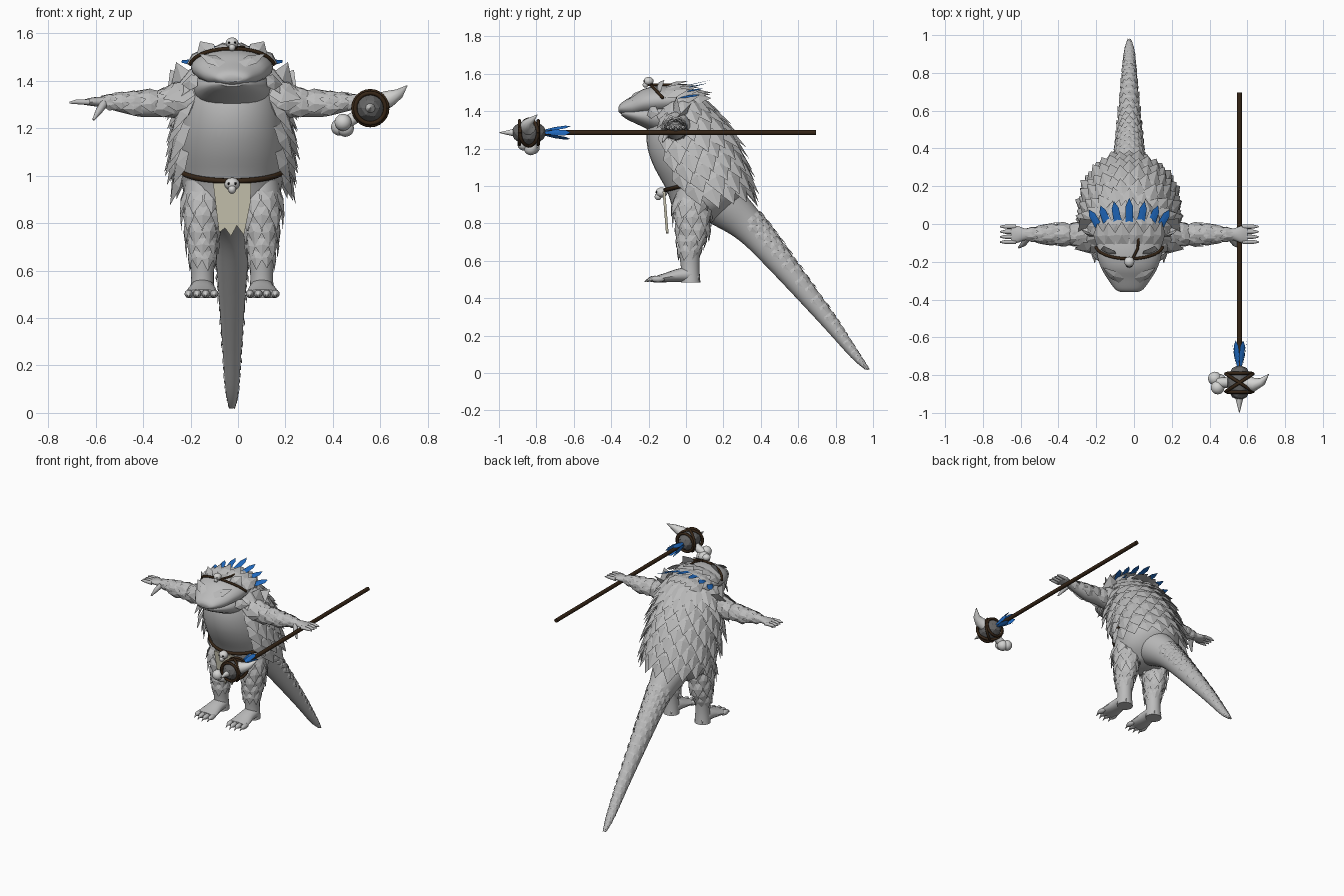
import bpy, bmesh, math, random
from mathutils import Vector as V, Matrix

random.seed(4)
if "Cube" in bpy.data.objects:
    bpy.data.objects.remove(bpy.data.objects["Cube"])
X, Y, Z = V((1, 0, 0)), V((0, 1, 0)), V((0, 0, 1))
SHIFT = V((-0.025, 0, 0))


def material(name, *rgb):
    m = bpy.data.materials.new(name)
    m.use_nodes = True
    m.diffuse_color = (*rgb, 1)
    m.node_tree.nodes["Principled BSDF"].inputs["Base Color"].default_value = (*rgb, 1)
    return m


SKIN = material("grey hide", .5, .5, .5)
BONE = material("pale bone", .65, .65, .64)
CLOTH = material("cream cloth", .58, .55, .43)
BLUE = material("blue feather", .015, .15, .55)
BROWN = material("dark leather", .035, .018, .008)
STONE = material("dark stone", .13, .13, .13)
BLACK = material("black pupil", .01, .01, .01)
IRIS = material("brown iris", .16, .1, .05)


def finish(name, bm, mat, angle=40):
    bmesh.ops.recalc_face_normals(bm, faces=bm.faces)
    me = bpy.data.meshes.new(name)
    bm.to_mesh(me)
    bm.free()
    me.materials.append(mat)
    ob = bpy.data.objects.new(name, me)
    bpy.context.collection.objects.link(ob)
    ob.location = SHIFT
    if angle:
        bpy.ops.object.select_all(action='DESELECT')
        ob.select_set(True)
        bpy.context.view_layer.objects.active = ob
        bpy.ops.object.shade_smooth_by_angle(angle=math.radians(angle))
    return ob


def sample(rings, t):
    """Smoothly interpolate ring values at float index t."""
    n = len(rings) - 1
    i = max(0, min(int(t), n - 1))
    f = t - i
    a, b, c, d = (rings[max(0, min(n, k))] for k in (i - 1, i, i + 1, i + 2))
    return [q + .5 * f * (r - p + f * (2 * p - 5 * q + 4 * r - s + f * (3 * (q - r) + s - p)))
            for p, q, r, s in zip(a, b, c, d)]


def surface(rings, u, v, t, a):
    x, y, z, ru, rv = sample(rings, t)
    p = V((x, y, z)) + u * ru * math.cos(a) + v * rv * math.sin(a)
    n = (u * math.cos(a) / max(ru, .005) + v * math.sin(a) / max(rv, .005)).normalized()
    return p, n


def loft(name, rings, u, v, mat=SKIN, sides=24, steps=4):
    bm = bmesh.new()
    loops = []
    for k in range((len(rings) - 1) * steps + 1):
        loops.append([bm.verts.new(surface(rings, u, v, k / steps, math.tau * j / sides)[0])
                      for j in range(sides)])
    for a, b in zip(loops, loops[1:]):
        for j in range(sides):
            k = (j + 1) % sides
            bm.faces.new((a[j], a[k], b[k], b[j]))
    bm.faces.new(loops[0])
    bm.faces.new(loops[-1])
    return finish(name, bm, mat)


LEAF = ((-.36, 0), (-.5, .45), (0, 1), (.5, .45), (.36, 0))
PLUME = ((-.15, 0), (-.5, .4), (-.45, .8), (0, 1), (.45, .8), (.5, .4), (.15, 0))


def plate(bm, p, d, n, width, length, shape=LEAF, rise=.16):
    """Pointed ridged plate growing from p along d, facing n."""
    p, d, n = V(p), V(d).normalized(), V(n)
    side = n.cross(d).normalized()
    up = d.cross(side)
    rim = [bm.verts.new(p + side * a * width + d * b * length) for a, b in shape]
    top = bm.verts.new(p + d * .42 * length + up * rise * width)
    for a, b in zip(rim, rim[1:] + rim[:1]):
        bm.faces.new((a, b, top))
    bm.faces.new(rim[::-1])


def clad(name, rings, u, v, t0, t1, rows, a0, a1, count, width, length, lift, taper=1):
    """Cover part of a lofted form with overlapping rows of scales."""
    bm = bmesh.new()
    for r in range(rows):
        f = r / (rows - 1)
        t, k = t0 + (t1 - t0) * f, 1 + (taper - 1) * f
        for c in range(count + r % 2):
            a = math.radians(a0 + (a1 - a0) * (c + .5 - .5 * (r % 2)) / count)
            p, n = surface(rings, u, v, t, a)
            d = (surface(rings, u, v, t + .2, a)[0] - p).normalized()
            g = k * random.uniform(.9, 1.12)
            plate(bm, p - n * .004, d + n * lift, n, width * k, length * g)
    return finish(name, bm, SKIN, 0)


def tube(name, points, radii, mat, sides=3):
    cu = bpy.data.curves.new(name, 'CURVE')
    cu.dimensions, cu.bevel_depth, cu.bevel_resolution = '3D', 1, sides
    cu.use_fill_caps = True
    sp = cu.splines.new('POLY')
    sp.points.add(len(points) - 1)
    for i, (q, p) in enumerate(zip(sp.points, points)):
        q.co = (*p, 1)
        q.radius = radii[min(i, len(radii) - 1)]
    ob = bpy.data.objects.new(name, cu)
    me = bpy.data.meshes.new_from_object(ob)
    bpy.data.objects.remove(ob)
    bm = bmesh.new()
    bm.from_mesh(me)
    bpy.data.meshes.remove(me)
    return finish(name, bm, mat, 50)


def ball(name, p, size, mat, sub=3, angle=40):
    bm = bmesh.new()
    bmesh.ops.create_icosphere(bm, subdivisions=sub, radius=1,
                               matrix=Matrix.Translation(V(p)) @ Matrix.Diagonal((*size, 1)))
    return finish(name, bm, mat, angle)


# Torso: height, front, back, half width, from neck down to hips
torso = [(0, (f + b) / 2, z, w, (b - f) / 2) for z, f, b, w in (
    (1.48, -.12, .05, .12), (1.4, -.18, .13, .175), (1.3, -.21, .21, .205), (1.2, -.205, .26, .22),
    (1.1, -.17, .3, .225), (.98, -.105, .32, .215), (.88, -.07, .25, .185), (.81, -.03, .16, .11))]
loft("torso", torso, X, Y, sides=32)
clad("back_scales", torso, X, Y, .1, 4.45, 9, -26, 206, 11, .115, .17, .36)

# Tail
tail = [(0, *r) for r in (
    (.12, .95, .15, .13), (.22, .88, .12, .12), (.35, .77, .08, .09), (.5, .6, .065, .072),
    (.75, .295, .042, .045), (.9, .1, .028, .025), (.965, .025, .012, .01))]
tail_up = V((0, .75, .66))
loft("tail", tail, X, tail_up)
clad("tail_scales", tail, X, tail_up, 1.7, 5.75, 28, 5, 175, 5, .05, .068, .2, .42)

# Head and lower jaw
head = [(0, *r) for r in (
    (-.36, 1.41, .045, .014), (-.345, 1.415, .075, .03), (-.29, 1.425, .115, .055),
    (-.23, 1.445, .15, .072), (-.15, 1.455, .172, .08), (-.05, 1.455, .165, .075), (.04, 1.44, .12, .06))]
jaw = [(0, *r) for r in (
    (-.345, 1.39, .05, .014), (-.31, 1.385, .09, .032), (-.24, 1.375, .13, .055),
    (-.15, 1.37, .158, .09), (-.06, 1.37, .16, .1), (.03, 1.38, .13, .09))]
loft("upper_head", head, X, Z)
loft("lower_jaw", jaw, X, Z)
clad("crest_scales", head, X, Z, 4.4, 5.6, 3, 15, 165, 6, .085, .12, .3)

bm = bmesh.new()
for s in (-1, 1):
    plate(bm, (s * .095, -.16, 1.5), (s * .45, .5, .75), (s * .3, -.8, .3), .09, .09)
    plate(bm, (s * .04, -.3, 1.47), (s * 1, .7, .45), (s * .3, -.6, 1), .06, .13)
    plate(bm, (s * .145, -.2, 1.4), (s * .7, .6, -.15), (s * .7, -.7, .3), .07, .09)
    plate(bm, (s * .02, -.335, 1.42), (s * .4, .5, .3), (0, -.5, 1), .04, .07)
    # Raised shoulder spikes
    plate(bm, (s * .18, -.05, 1.34), (s * .4, 0, 1), (s * .5, -1, .1), .12, .15)
    plate(bm, (s * .18, -.05, 1.35), (s * .5, .5, .6), (s * .5, .8, .2), .13, .15)
    plate(bm, (s * .17, -.12, 1.37), (s * .9, -.1, -.35), (s * .3, -1, .6), .11, .13)
finish("face_and_shoulder_spikes", bm, SKIN, 0)

for s, side in ((-1, "right"), (1, "left")):
    # Eyes
    ball(side + "_eye", (s * .088, -.262, 1.448), (.023, .026, .021), IRIS)
    ball(side + "_pupil", (s * .092, -.283, 1.448), (.009, .009, .013), BLACK, 2)

    # Arms and hands
    arm = [(s * x, y, z, a, b) for x, y, z, a, b in (
        (.12, -.03, 1.32, .1, .105), (.2, -.05, 1.315, .075, .078), (.28, -.055, 1.305, .055, .058),
        (.38, -.055, 1.3, .052, .052), (.46, -.055, 1.305, .042, .04), (.54, -.055, 1.31, .03, .024),
        (.59, -.055, 1.312, .044, .018), (.625, -.055, 1.31, .045, .011))]
    loft(side + "_arm", arm, Y, Z, sides=16)
    clad(side + "_arm_scales", arm, Y, Z, .9, 4.3, 6, -20, 200, 5, .085, .11, .14, .6)
    for i in range(4):
        y = -.095 + i * .027
        tube(side + "_finger", [(s * .6, y, 1.31), (s * .655, y, 1.312), (s * .685, y, 1.308)],
             [.012, .011, .004], SKIN)
    tube(side + "_thumb", [(s * .54, -.075, 1.305), (s * .56, -.105, 1.275), (s * .585, -.125, 1.235)],
         [.018, .015, .005], SKIN)

    # Legs, feet and toes
    leg = [(s * x, y, z, a, b) for x, y, z, a, b in (
        (.115, .06, .98, .085, .11), (.122, .035, .88, .085, .1), (.125, .035, .76, .07, .085),
        (.125, .02, .66, .055, .06), (.125, .022, .57, .048, .05), (.125, .025, .485, .054, .052))]
    loft(side + "_leg", leg, X, Y, sides=20)
    clad(side + "_leg_scales", leg, X, Y, .5, 2.7, 5, -180, 180, 8, .075, .11, .17, .75)
    foot = [(s * x, y, z, a, b) for x, y, z, a, b in (
        (.125, .07, .505, .03, .02), (.125, .03, .525, .05, .04), (.126, -.04, .522, .055, .036),
        (.128, -.11, .51, .066, .025), (.128, -.155, .503, .068, .018))]
    loft(side + "_foot", foot, X, Z, sides=16)
    for i in range(4):
        x = .075 + i * .036
        y = -.19 + abs(i - 1.3) * .012
        ball(side + "_toe", (s * x, y + .02, .502), (.018, .04, .018), SKIN, 2)
        tube(side + "_toe_claw", [(s * x, y - .005, .505), (s * x, y - .035, .488)], [.01, .002], BONE, 2)

# Belt, cloth and belt ornament
belt = []
for k in range(33):
    a = math.radians(-190 + 200 * k / 32)
    drop = abs(math.sin(a))
    p, n = surface(torso, X, Y, 5.02 - .45 * (1 - drop), a)
    belt.append(p + n * .006)
tube("belt", belt, [.011], BROWN)
bm = bmesh.new()
hem = [(-.08, .97), (.08, .97), (.078, .89), (.05, .75), (.02, .79), (-.005, .745), (-.03, .78), (-.055, .76)]
front = bm.faces.new([bm.verts.new((x, -.125 + (.97 - z) * .08, z)) for x, z in hem])
ext = bmesh.ops.extrude_face_region(bm, geom=[front])
bmesh.ops.translate(bm, vec=(0, .014, 0), verts=[e for e in ext["geom"] if isinstance(e, bmesh.types.BMVert)])
finish("loincloth", bm, CLOTH, 0)


def small_skull(name, x, y, z, r):
    ball(name, (x, y, z), (r, r, r * .85), BONE)
    ball(name + "_snout", (x, y - r * .6, z - r * .7), (r * .55, r * .6, r * .6), BONE, 2)
    for s in (-1, 1):
        ball(name + "_socket", (x + s * r * .45, y - r * .83, z + r * .05), (r * .2,) * 3, BLACK, 1)


small_skull("belt_skull", 0, -.13, .965, .032)
small_skull("headband_skull", 0, -.2, 1.56, .027)

# Headband straps and feather crown
band = []
for k in range(17):
    a = math.radians(8 + 164 * k / 16)
    p, n = surface(head, X, Z, 4.4 - .8 * math.sin(a), a)
    band.append(p + n * .006)
tube("headband", band, [.008], BROWN)
tube("crown_strap", [(.01, -.2, 1.54), (.045, -.13, 1.542), (.05, -.06, 1.54)], [.007], BROWN)
bm = bmesh.new()
for i in range(-3, 4):
    f = i / 3
    p = (f * .14, -.075 + .02 * abs(f), 1.515 - .045 * f * f)
    plate(bm, p, (f * .55, 1, .25 - .12 * abs(f)), (f * .3, -.2, 1), .042, .22 - .07 * abs(f), PLUME, .08)
finish("crown_feathers", bm, BLUE, 0)

# War club: shaft, stone head, horn, bone and bindings
cx, cy, cz = .583, -.84, 1.285
tube("club_shaft", [(cx, cy, cz), (cx, .695, cz)], [.014], BROWN)
ball("club_stone", (cx, cy, cz), (.066, .095, .066), STONE, 2, 0)
tube("club_tip", [(cx, -.91, cz), (cx, -.998, cz)], [.024, .002], BONE)
tube("club_horn", [(cx + .03, cy, cz + .02), (cx + .08, cy - .01, cz + .04),
                   (cx + .12, cy + .005, cz + .06), (cx + .155, cy + .045, cz + .095)],
     [.044, .036, .022, .002], BONE)
tube("club_bone", [(cx - .03, cy, cz - .02), (cx - .11, cy, cz - .065)], [.026, .028], BONE)
for dx, dy, dz in ((-.115, -.026, -.06), (-.13, .022, -.08), (-.105, .01, -.085)):
    ball("club_bone_knob", (cx + dx, cy + dy, cz + dz), (.036, .036, .036), BONE)
for tilt in (-.5, .5, 0):
    for off in ((-.05, .05) if tilt == 0 else (0,)):
        r = .064 if tilt == 0 else .072
        ring = [V((cx + r * math.cos(a), cy + off + tilt * r * math.cos(a) * 1.3, cz + r * math.sin(a)))
                for a in (math.tau * k / 24 for k in range(25))]
        tube("club_binding", ring, [.009], BROWN, 2)
bm = bmesh.new()
for k in range(6):
    a = math.tau * k / 6
    out = V((math.cos(a), 0, math.sin(a)))
    plate(bm, V((cx, -.755, cz)) + out * .016, Y + out * .17, out, .032, .14, PLUME, .08)
finish("club_feathers", bm, BLUE, 0)
